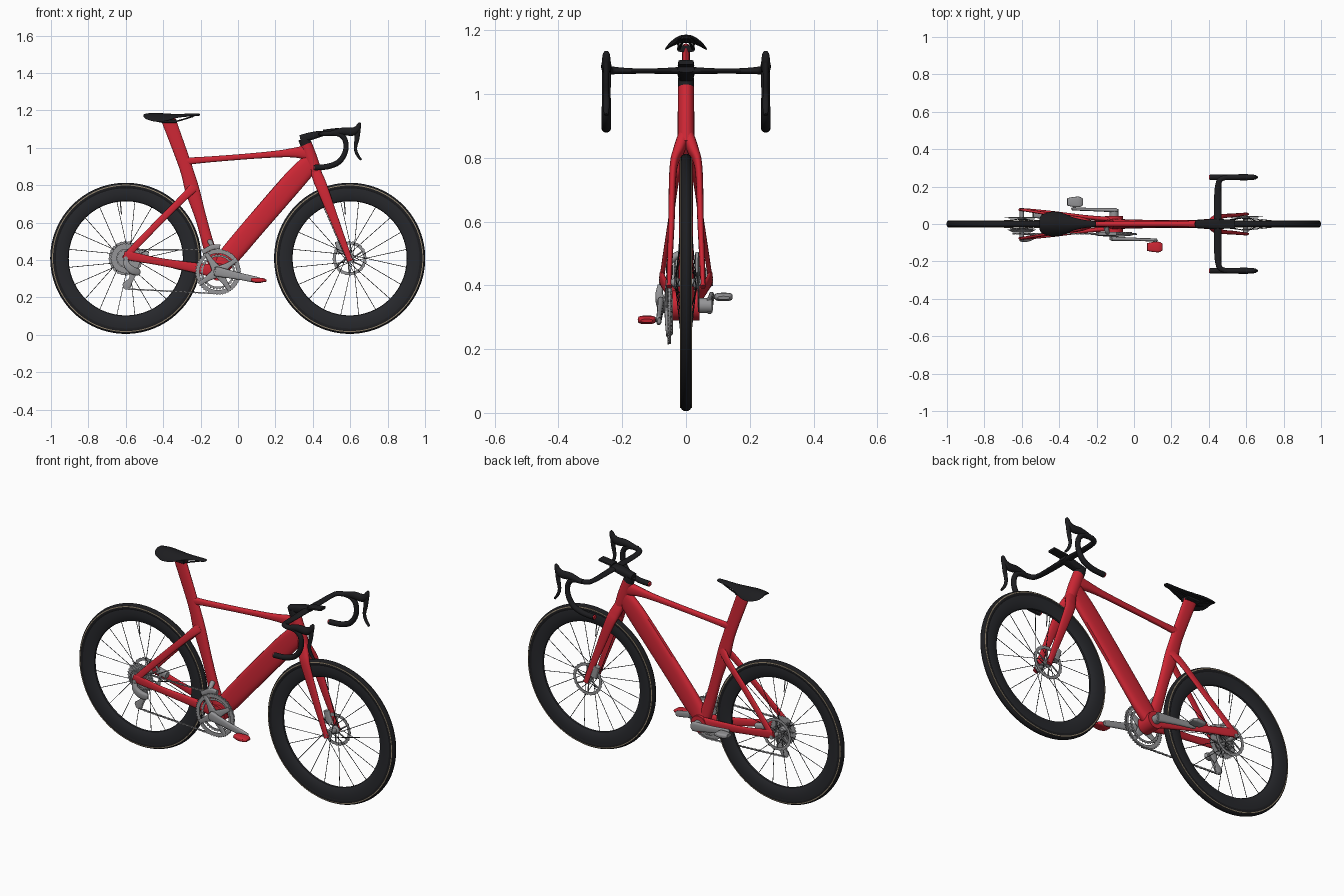
import bpy, bmesh, math
from mathutils import Vector, Matrix

if "Cube" in bpy.data.objects:
    bpy.data.objects.remove(bpy.data.objects["Cube"])

def mat(name, c):
    m = bpy.data.materials.new(name)
    m.diffuse_color = (*c, 1)
    m.use_nodes = True
    m.node_tree.nodes["Principled BSDF"].inputs["Base Color"].default_value = m.diffuse_color
    return m

RED, BLACK = mat("red", (0.62, 0.02, 0.035)), mat("black", (0.012, 0.012, 0.014))
RIM, TAN = mat("rim_dark", (0.02, 0.021, 0.025)), mat("tan", (0.3, 0.24, 0.16))
STEEL = mat("steel", (0.3, 0.3, 0.31))
Y, Z = Vector((0, 1, 0)), Vector((0, 0, 1))

def finish(name, bm, m=None, mirror=False):
    bmesh.ops.remove_doubles(bm, verts=bm.verts, dist=1e-5)
    bmesh.ops.recalc_face_normals(bm, faces=bm.faces)
    me = bpy.data.meshes.new(name)
    bm.to_mesh(me)
    bm.free()
    ob = bpy.data.objects.new(name, me)
    bpy.context.collection.objects.link(ob)
    if m:
        me.materials.append(m)
    bpy.ops.object.select_all(action='DESELECT')
    ob.select_set(True)
    bpy.context.view_layer.objects.active = ob
    bpy.ops.object.shade_smooth_by_angle(angle=math.radians(35))
    if mirror:
        ob.modifiers.new("mirror", 'MIRROR').use_axis = (False, True, False)
    return ob

def loft(name, pts, m=None, mirror=False, ref=Y, n=20, p=2.0, sub=6, droop=0):
    """Sweep a superellipse; each point is x, y, z, half depth, half width along ref."""
    P = [pts[0]] + list(pts) + [pts[-1]]
    S = []
    for i in range(1, len(P) - 2):
        for k in range(sub):
            t = k / sub
            S.append([0.5 * (2*b + (c-a)*t + (2*a-5*b+4*c-d)*t*t + (3*b-a-3*c+d)*t**3)
                      for a, b, c, d in zip(P[i-1], P[i], P[i+1], P[i+2])])
    S.append(list(pts[-1]))
    bm, rings = bmesh.new(), []
    for i, s in enumerate(S):
        t = (Vector(S[min(i+1, len(S)-1)][:3]) - Vector(S[max(i-1, 0)][:3])).normalized()
        v = (ref - t * ref.dot(t)).normalized()
        u = t.cross(v)
        ring = []
        for k in range(n):
            a = 2 * math.pi * k / n
            c, w = math.cos(a), math.sin(a)
            c, w = math.copysign(abs(c)**(2/p), c), math.copysign(abs(w)**(2/p), w)
            co = Vector(s[:3]) + u * (c * s[3]) + v * (w * s[4])
            co.z -= droop * co.y**2
            ring.append(bm.verts.new(co))
        rings.append(ring)
    for r, q in zip(rings, rings[1:]):
        for k in range(n):
            bm.faces.new((r[k], r[(k+1) % n], q[(k+1) % n], q[k]))
    bm.faces.new(rings[0])
    bm.faces.new(rings[-1])
    return finish(name, bm, m, mirror)

def lathe(name, cx, cz, prof, m=None, n=72, closed=True):
    """Revolve (radius, y) points about an axle."""
    bm = bmesh.new()
    R = [[bm.verts.new((cx + r*math.cos(2*math.pi*k/n), y, cz + r*math.sin(2*math.pi*k/n)))
          for r, y in prof] for k in range(n)]
    c = len(prof)
    for k in range(n):
        a, b = R[k], R[(k+1) % n]
        for j in range(c if closed else c - 1):
            bm.faces.new((a[j], a[(j+1) % c], b[(j+1) % c], b[j]))
    return finish(name, bm, m)

def cyl(name, cx, cz, r, y0, y1, m=None, n=28):
    return lathe(name, cx, cz, [(0, y0), (r, y0), (r, y1), (0, y1)], m, n, False)

def gear(name, cx, cz, y, w, ro, ri, teeth, m=None, depth=0.006):
    bm, n, V = bmesh.new(), teeth * 4, []
    for k in range(n):
        a = 2 * math.pi * k / n
        r = ro if k % 4 < 2 else ro - depth
        V.append([bm.verts.new((cx + q*math.cos(a), yy, cz + q*math.sin(a)))
                  for q, yy in ((ri, y-w), (r, y-w), (r, y+w), (ri, y+w))])
    for k in range(n):
        for j in range(4):
            a, b, i = V[k], V[(k+1) % n], (j+1) % 4
            bm.faces.new((a[j], a[i], b[i], b[j]))
    return finish(name, bm, m)

def rods(name, segs, r, m=None, n=6):
    bm = bmesh.new()
    for a, b in segs:
        a, b = Vector(a), Vector(b)
        M = Matrix.Translation((a+b)/2) @ (b-a).to_track_quat('Z', 'Y').to_matrix().to_4x4()
        bmesh.ops.create_cone(bm, cap_ends=True, segments=n, radius1=r, radius2=r,
                              depth=(b-a).length, matrix=M)
    return finish(name, bm, m)

# Wheels: tyre, stripe, deep rim, hub, spokes, brake disc
CZ = 0.409
for tag, cx, hub in (("front", 0.597, 0.032), ("rear", -0.6, 0.026)):
    T = [2 * math.pi * k / 16 for k in range(16)]
    lathe(tag + "_tyre", cx, CZ, [(0.384 + 0.02*math.cos(a), 0.019*math.sin(a)) for a in T], BLACK, 96)
    lathe(tag + "_tyre_stripe", cx, CZ, [(0.389, -0.0188), (0.394, -0.0182), (0.394, 0.0182), (0.389, 0.0188)], TAN, 96)
    half = [(0.382, 0.015), (0.372, 0.0165), (0.345, 0.0165), (0.32, 0.012), (0.308, 0.006)]
    lathe(tag + "_rim", cx, CZ, half + [(0.305, 0)] + [(r, -y) for r, y in reversed(half)], RIM, 96)
    lathe(tag + "_hub", cx, CZ, [(0, -hub-.01), (.014, -hub-.01), (.014, -hub-.004), (.024, -hub-.003), (.024, -hub),
          (.013, -hub+.008), (.013, hub-.008), (.024, hub), (.024, hub+.003), (.014, hub+.004), (0, hub+.01)], STEEL, 28, False)
    segs = []
    for k in range(20):
        a = 2 * math.pi * (k + 0.5) / 20
        b, s = a + (0.9 if k // 2 % 2 else -0.9), (1 if k % 2 else -1)
        segs.append(((cx + .023*math.cos(b), s*hub, CZ + .023*math.sin(b)),
                     (cx + .31*math.cos(a), 0, CZ + .31*math.sin(a))))
    rods(tag + "_spokes", segs, 0.0016, RIM)
    rods(tag + "_valve", [((cx-.03, 0, CZ+.31), (cx-.023, 0, CZ+.235))], 0.003, STEEL)
    dy = hub + 0.007
    gear(tag + "_brake_disc", cx, CZ, dy, 0.0015, 0.092, 0.074, 24, STEEL, 0.003)
    rods(tag + "_disc_spider", [((cx + .015*math.cos(a), dy, CZ + .015*math.sin(a)),
         (cx + .078*math.cos(a+.5), dy, CZ + .078*math.sin(a+.5))) for a in [2*math.pi*k/6 for k in range(6)]], 0.004, STEEL)
cyl("front_axle", 0.597, CZ, 0.011, -0.06, 0.06, STEEL)
cyl("rear_axle", -0.6, CZ, 0.011, -0.085, 0.085, STEEL)

# Frame
loft("seat_tube", [(-.37, 0, 1.145, .038, .012), (-.298, 0, .95, .035, .014), (-.268, 0, .86, .035, .016), (-.243, 0, .77, .038, .018),
     (-.197, 0, .62, .03, .018), (-.158, 0, .48, .031, .02), (-.115, 0, .35, .036, .026)], RED, p=2.3)
loft("top_tube", [(-.29, 0, .926, .03, .014), (-.24, 0, .931, .018, .013), (0, 0, .95, .015, .013), (.2, 0, .966, .018, .014), (.3, 0, .974, .026, .018), (.37, 0, .975, .04, .021)], RED, p=2.6)
loft("head_tube", [(.364, 0, 1.02, .031, .025), (.395, 0, .93, .034, .026), (.427, 0, .845, .027, .026)], RED)
loft("down_tube", [(.395, 0, .925, .05, .022), (.3, 0, .825, .058, .022), (.1, 0, .595, .058, .022), (-.04, 0, .43, .056, .025), (-.107, 0, .352, .045, .03)], RED, p=2.6)
cyl("bottom_bracket_shell", -.107, .337, .047, -.042, .042, RED)
loft("seat_stays", [(-.235, .008, .79, .026, .01), (-.29, .03, .735, .02, .009), (-.42, .048, .605, .018, .008), (-.57, .072, .45, .018, .007), (-.603, .076, .405, .018, .007)], RED, True, p=2.5)
loft("chain_stays", [(-.61, .076, .43, .016, .007), (-.57, .075, .42, .024, .008), (-.43, .06, .393, .02, .009), (-.25, .036, .362, .026, .011), (-.12, .024, .34, .036, .014)], RED, True, p=2.5)
loft("fork_legs", [(.415, .004, .872, .027, .02), (.434, .022, .825, .031, .018), (.458, .04, .765, .029, .012), (.525, .046, .59, .022, .01), (.583, .052, .44, .016, .008), (.6, .053, .395, .016, .008)], RED, True, p=2.4)

# Brake calipers
loft("front_brake_caliper", [(.535, .043, .5, .018, .014), (.555, .043, .435, .02, .014)], STEEL, p=4, sub=1)
loft("rear_brake_caliper", [(-.54, .048, .44, .018, .016), (-.48, .045, .428, .018, .016)], STEEL, p=4, sub=1)

# Saddle, rails and clamp
loft("saddle", [(-.505, 0, 1.172, .004, .03), (-.49, 0, 1.174, .009, .05), (-.44, 0, 1.175, .012, .066), (-.38, 0, 1.172, .011, .058),
     (-.32, 0, 1.172, .009, .034), (-.26, 0, 1.175, .008, .021), (-.215, 0, 1.177, .007, .016), (-.203, 0, 1.177, .003, .008)], BLACK, n=24, droop=8)
loft("saddle_rails", [(-.47, .024, 1.16, .004, .004), (-.42, .022, 1.14, .004, .004), (-.34, .022, 1.14, .004, .004), (-.24, .008, 1.168, .004, .004)], BLACK, True, n=8)
loft("saddle_clamp", [(-.41, 0, 1.142, .01, .028), (-.33, 0, 1.142, .01, .028)], BLACK, p=4, sub=1)

# Handlebar, stem, computer, hoods and levers
loft("stem_spacer", [(.364, 0, 1.018, .031, .025), (.352, 0, 1.05, .031, .025)], BLACK, sub=1)
loft("stem", [(.332, 0, 1.05, .018, .022), (.38, 0, 1.06, .021, .024), (.43, 0, 1.072, .018, .028), (.468, 0, 1.079, .011, .026)], BLACK, p=3)
loft("computer", [(.455, 0, 1.09, .007, .026), (.54, 0, 1.1, .007, .024)], BLACK, p=5, sub=1)
loft("bar_top", [(.448, 0, 1.074, .02, .013), (.448, .05, 1.073, .021, .01), (.448, .13, 1.072, .02, .008), (.45, .2, 1.073, .017, .01), (.462, .238, 1.075, .014, .013), (.5, .25, 1.078, .013, .013)], BLACK, True, Z)
loft("bar_drop", [(.48, .25, 1.077, .013, .013), (.54, .25, 1.073, .014, .014), (.573, .25, 1.04, .014, .014), (.574, .25, .98, .014, .014), (.54, .25, .925, .015, .015), (.48, .25, .9, .015, .015), (.408, .25, .894, .015, .015)], BLACK, True)
loft("bar_end_plug", [(.409, .25, .894, .013, .013), (.402, .25, .893, .013, .013)], RED, True, sub=1)
loft("brake_hood", [(.5, .25, 1.078, .013, .014), (.56, .25, 1.088, .02, .016), (.61, .25, 1.086, .022, .016), (.638, .25, 1.102, .017, .014), (.648, .25, 1.125, .011, .011), (.649, .25, 1.135, .004, .005)], BLACK, True)
loft("brake_lever", [(.64, .25, 1.1, .016, .01), (.636, .25, 1.05, .013, .009), (.628, .25, 1.0, .009, .009), (.637, .25, .965, .008, .01), (.658, .25, .935, .006, .007)], BLACK, True)

# Crankset and pedals
BX, BZ = -.107, .337
gear("outer_chainring", BX, BZ, -.056, .002, .123, .098, 50, STEEL)
gear("inner_chainring", BX, BZ, -.046, .002, .095, .08, 34, STEEL)
for k in range(4):
    a = math.radians(-12 + 45 + 90 * k)
    loft(f"spider_arm_{k+1}", [(BX, -.06, BZ, .03, .008), (BX + .06*math.cos(a), -.059, BZ + .06*math.sin(a), .016, .007),
         (BX + .112*math.cos(a), -.057, BZ + .112*math.sin(a), .011, .005)], STEEL, p=3, sub=4)
cyl("crank_axle", BX, BZ, .024, -.086, .08, STEEL)
for tag, px, pz, y, s, m in (("right", .108, .292, -.079, -1, RED), ("left", -.318, .364, .074, 1, STEEL)):
    d = Vector((px - BX, 0, pz - BZ)).normalized() * .015
    loft(tag + "_crank", [(BX - d.x, y, BZ - d.z, .022, .01), (BX, y, BZ, .026, .011), ((BX+px)/2, y + s*.003, (BZ+pz)/2, .019, .009),
         (px, y + s*.006, pz, .016, .008), (px + d.x, y + s*.006, pz + d.z, .008, .006)], STEEL, p=3)
    rods(tag + "_pedal_spindle", [((px, y, pz), (px, y + s*.06, pz))], .007, STEEL, 12)
    loft(tag + "_pedal", [(px-.038, y + s*.044, pz+.004, .009, .02), (px-.01, y + s*.044, pz, .013, .026), (px+.025, y + s*.044, pz, .011, .028), (px+.044, y + s*.044, pz-.003, .005, .018)], m, p=4)

# Cassette and derailleurs
for i in range(10):
    gear(f"cassette_cog_{i+1}", -.6, CZ, -.054 + .003*i, .0009, .032 + .0056*i, .012 + .0045*i, 12 + 2*i, STEEL, .005)
rods("cassette_carrier", [((-.6, -.027, CZ), (-.6 + .06*math.cos(a), -.027, CZ + .06*math.sin(a))) for a in [math.pi*k/3 for k in range(6)]], .005, STEEL)
U, L = (-.56, .335), (-.592, .266)
gear("upper_pulley", *U, -.05, .003, .024, .006, 11, STEEL, .004)
gear("lower_pulley", *L, -.05, .003, .024, .006, 11, STEEL, .004)
for k, y in enumerate((-.058, -.042)):
    loft(f"derailleur_cage_{k+1}", [(U[0]+.004, y, U[1]+.02, .01, .002), (*(U[0], y, U[1]), .019, .002), (-.57, y, .3, .013, .002), (L[0], y, L[1], .018, .002), (L[0]-.006, y, L[1]-.018, .008, .002)], STEEL, n=12)
loft("rear_derailleur", [(-.6, -.08, .4, .013, .009), (-.592, -.084, .37, .018, .012), (-.565, -.078, .345, .021, .015), (-.535, -.068, .335, .018, .012), (-.525, -.064, .333, .01, .008)], STEEL, p=3)
loft("front_derailleur_cage", [(-.19, -.052, .44, .012, .01), (-.14, -.052, .468, .014, .01), (-.095, -.052, .47, .012, .01)], STEEL, p=4)
loft("front_derailleur_arm", [(-.15, -.015, .5, .014, .012), (-.145, -.035, .49, .013, .012), (-.14, -.05, .475, .01, .01)], STEEL, ref=Z)

# Chain: links laid along the drive path
def arc(c, r, a0, a1):
    return [Vector((c[0] + r*math.cos(math.radians(a0 + (a1-a0)*k/24)), -.051,
                    c[1] + r*math.sin(math.radians(a0 + (a1-a0)*k/24)))) for k in range(25)]
path = (arc((BX, BZ), .117, -92, 95) + arc((-.6, CZ), .047, 95, 290) + arc(U, .021, 110, -30)
        + arc(L, .021, 150, 272))
path.append(path[0])
bm, step, need = bmesh.new(), .0125, 0
i = 0
for a, b in zip(path, path[1:]):
    d = b - a
    while need < d.length:
        M = Matrix.Translation(a + d.normalized()*need) @ d.to_track_quat('X', 'Z').to_matrix().to_4x4()
        bmesh.ops.create_cube(bm, size=1, matrix=M @ Matrix.Diagonal((.0135, .008 if i % 2 else .005, .008 if i % 2 else .006, 1)))
        need += step
        i += 1
    need -= d.length
finish("chain", bm, STEEL)
